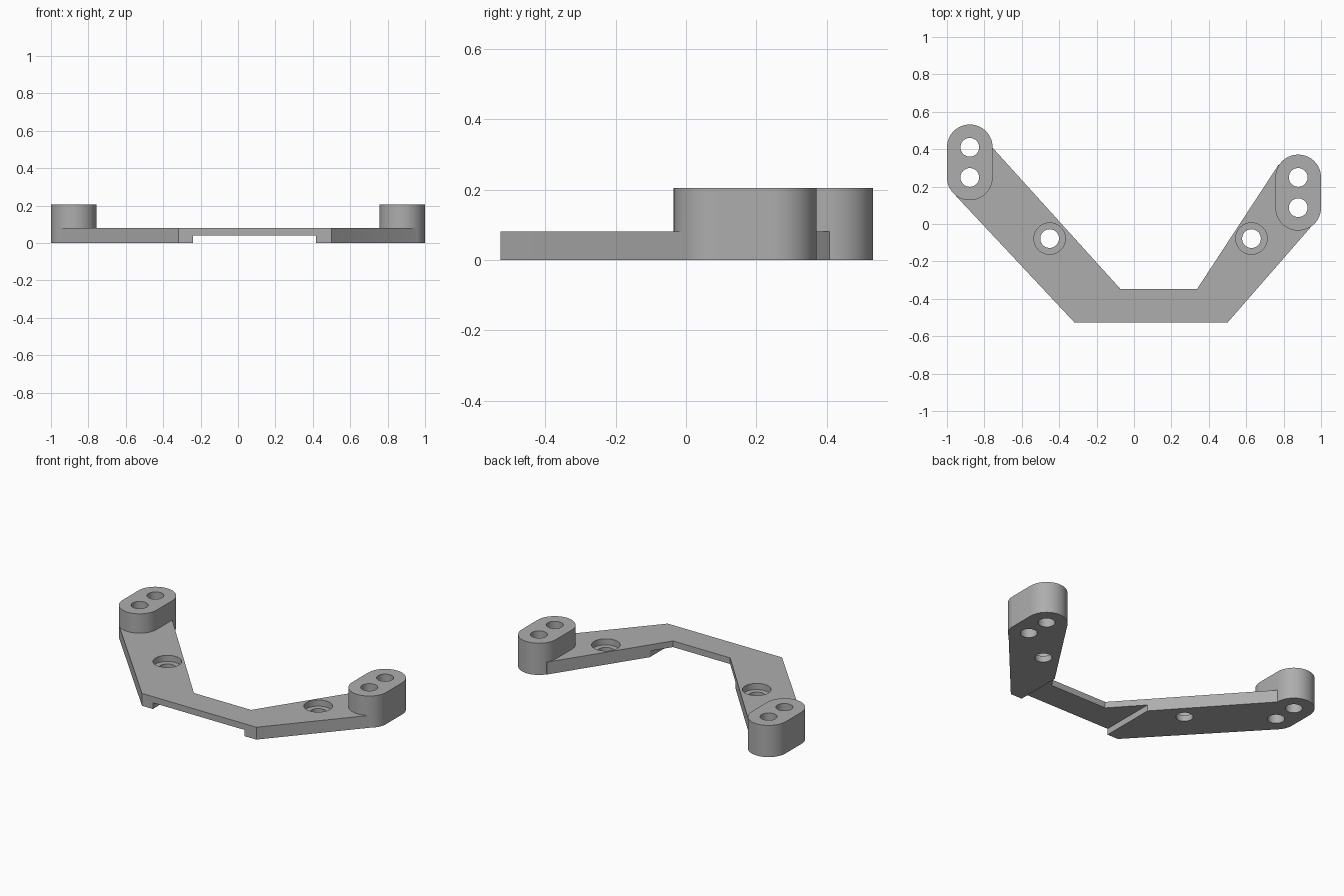
import bpy
import bmesh
from math import cos, sin, pi, radians
from mathutils import Vector

cube = bpy.data.objects.get("Cube")
if cube:
    bpy.data.objects.remove(cube, do_unlink=True)

PLATE_H, BOSS_H, HALF_H = 0.08, 0.205, 0.04
BOSS_R, HOLE_R, BORE_R = 0.122, 0.05, 0.084

grey = bpy.data.materials.new("plain grey")
grey.use_nodes = True
colour = (0.42, 0.42, 0.42, 1)
grey.diffuse_color = colour
grey.node_tree.nodes["Principled BSDF"].inputs["Base Color"].default_value = colour


def prism(name, outline, z0, z1):
    """Extrude a counter-clockwise outline from z0 to z1."""
    bm = bmesh.new()
    face = bm.faces.new([bm.verts.new((x, y, z0)) for x, y in outline])
    ext = bmesh.ops.extrude_face_region(bm, geom=[face])
    moved = [v for v in ext["geom"] if isinstance(v, bmesh.types.BMVert)]
    bmesh.ops.translate(bm, verts=moved, vec=Vector((0, 0, z1 - z0)))
    bmesh.ops.recalc_face_normals(bm, faces=bm.faces)
    mesh = bpy.data.meshes.new(name)
    bm.to_mesh(mesh)
    bm.free()
    mesh.materials.append(grey)
    obj = bpy.data.objects.new(name, mesh)
    bpy.context.collection.objects.link(obj)
    return obj


def capsule(x, y0, y1, r, n=32):
    """Slot outline along y; a circle when y0 equals y1."""
    upper = [(x + r * cos(pi * i / n), y1 + r * sin(pi * i / n)) for i in range(n + 1)]
    lower = [(x - r * cos(pi * i / n), y0 - r * sin(pi * i / n)) for i in range(n + 1)]
    return upper + lower if y1 > y0 else upper[:-1] + lower[:-1]


def combine(target, tool, operation):
    """Apply a boolean and remove the tool."""
    mod = target.modifiers.new(operation, "BOOLEAN")
    mod.operation, mod.solver, mod.object = operation, "EXACT", tool
    bpy.context.view_layer.update()
    graph = bpy.context.evaluated_depsgraph_get()
    mesh = bpy.data.meshes.new_from_object(target.evaluated_get(graph))
    target.modifiers.clear()
    target.data = mesh
    bpy.data.objects.remove(tool, do_unlink=True)


# Bent plate with two arms ending under the bosses
bracket = prism("mounting_bracket", [
    (-0.318, -0.527), (0.5, -0.527), (0.965, 0.006), (0.874, 0.087),
    (0.874, 0.249), (0.773, 0.317), (0.337, -0.348), (-0.072, -0.348),
    (-0.758, 0.41), (-0.878, 0.41), (-0.878, 0.249), (-0.967, 0.166)], 0, PLATE_H)

# Raised end bosses: x and the y of both screw holes
bosses = [(-0.878, 0.249, 0.41), (0.878, 0.087, 0.249)]
for x, y0, y1 in bosses:
    combine(bracket, prism("end_boss", capsule(x, y0, y1, BOSS_R), 0, BOSS_H), "UNION")

# Relief under the middle of the plate
relief = [(-0.24, -0.7), (0.417, -0.7), (0.417, 0), (-0.24, 0)]
combine(bracket, prism("relief_cutter", relief, -0.1, HALF_H), "DIFFERENCE")

# Through holes in the bosses and arms
arm_holes = [(-0.451, -0.078), (0.628, -0.078)]
for x, y in arm_holes + [(b[0], y) for b in bosses for y in b[1:]]:
    combine(bracket, prism("hole_cutter", capsule(x, y, y, HOLE_R), -0.1, 0.4), "DIFFERENCE")

# Counterbores on the arm holes
for x, y in arm_holes:
    combine(bracket, prism("bore_cutter", capsule(x, y, y, BORE_R), HALF_H, 0.4), "DIFFERENCE")

# Smooth round walls, crisp edges
bpy.ops.object.select_all(action="DESELECT")
bracket.select_set(True)
bpy.context.view_layer.objects.active = bracket
bpy.ops.object.shade_smooth_by_angle(angle=radians(30))
